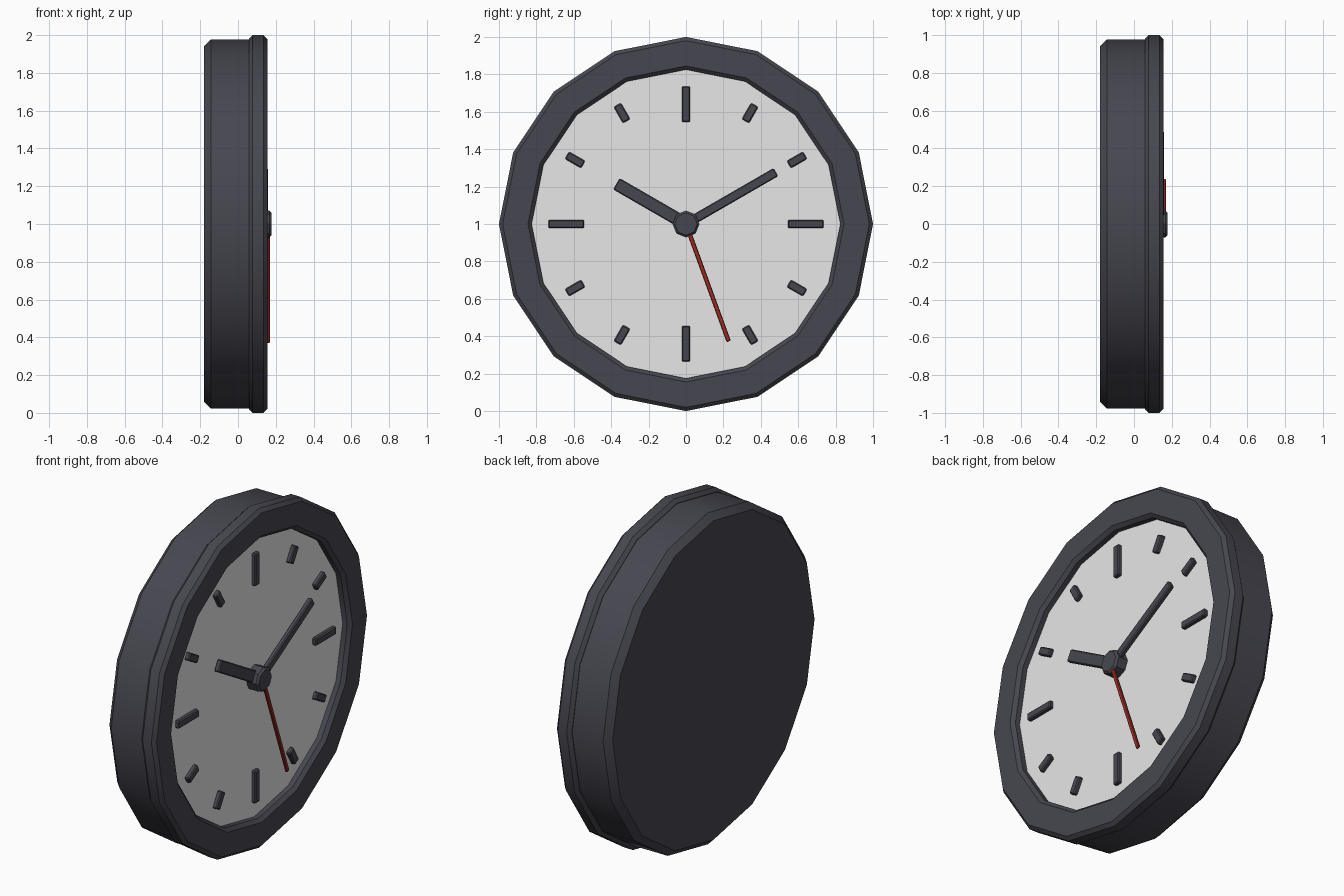
import bpy, bmesh, math
from mathutils import Matrix

cube = bpy.data.objects.get("Cube")
if cube:
    bpy.data.objects.remove(cube)

CENTRE = Matrix.Translation((0, 0, 1))


def material(name, rgb):
    m = bpy.data.materials.new(name)
    m.use_nodes = True
    m.diffuse_color = (*rgb, 1)
    m.node_tree.nodes["Principled BSDF"].inputs["Base Color"].default_value = (*rgb, 1)
    return m


charcoal = material("charcoal", (0.062, 0.062, 0.08))
white = material("dial white", (0.8, 0.8, 0.8))
red = material("red", (0.33, 0.025, 0.02))


def finish(name, bm, mat):
    bmesh.ops.recalc_face_normals(bm, faces=bm.faces)
    mesh = bpy.data.meshes.new(name)
    bm.to_mesh(mesh)
    bm.free()
    mesh.materials.append(mat)
    obj = bpy.data.objects.new(name, mesh)
    bpy.context.collection.objects.link(obj)
    bpy.ops.object.select_all(action="DESELECT")
    obj.select_set(True)
    bpy.context.view_layer.objects.active = obj
    bpy.ops.object.shade_smooth_by_angle(angle=math.radians(30))
    return obj


def lathe(name, profile, sides, mat, ring=False):
    """Turn (x, radius) points around the x axis; cap the ends unless a ring."""
    bm = bmesh.new()
    loops = []
    for x, r in profile:
        angles = [2 * math.pi * i / sides for i in range(sides)]
        loops.append([bm.verts.new((x, r * math.sin(a), 1 + r * math.cos(a))) for a in angles])
    pairs = list(zip(loops, loops[1:]))
    if ring:
        pairs.append((loops[-1], loops[0]))
    else:
        bm.faces.new(loops[0])
        bm.faces.new(loops[-1])
    for a, b in pairs:
        for i in range(sides):
            j = (i + 1) % sides
            bm.faces.new((a[i], a[j], b[j], b[i]))
    return finish(name, bm, mat)


def bar(name, clock_angle, inner, outer, width, back, front, mat, bevel=0.006):
    """Bevelled bar lying on the dial, pointing at a clockwise angle from the top."""
    bm = bmesh.new()
    bmesh.ops.create_cube(bm, size=1)
    bmesh.ops.scale(bm, vec=(front - back, width, outer - inner), verts=bm.verts)
    bmesh.ops.bevel(bm, geom=bm.edges[:], offset=bevel, segments=1, affect="EDGES")
    bmesh.ops.translate(bm, vec=((front + back) / 2, 0, (inner + outer) / 2), verts=bm.verts)
    turn = Matrix.Rotation(-math.radians(clock_angle), 4, "X")
    bmesh.ops.transform(bm, matrix=CENTRE @ turn, verts=bm.verts)
    return finish(name, bm, mat)


# Case, bezel and dial
lathe("case", [(-0.18, 0.94), (-0.143, 0.977), (0.085, 0.977)], 16, charcoal)
lathe("bezel", [(0.058, 0.98), (0.078, 1), (0.135, 1), (0.155, 0.98),
                (0.155, 0.845), (0.135, 0.825), (0.058, 0.825)], 16, charcoal, ring=True)
lathe("dial", [(0.08, 0.835), (0.105, 0.835)], 16, white)

# Hour markers, longer at the quarters
for hour in range(12):
    inner = 0.545 if hour % 3 == 0 else 0.635
    bar(f"hour_marker_{hour or 12}", hour * 30, inner, 0.735, 0.045, 0.1, 0.13, charcoal)

# Hands and hub
bar("hour_hand", 300, 0, 0.43, 0.07, 0.115, 0.145, charcoal)
bar("minute_hand", 60, 0, 0.555, 0.05, 0.13, 0.159, charcoal)
bar("second_hand", 160, 0, 0.668, 0.024, 0.154, 0.17, red, 0.004)
lathe("hub", [(0.1, 0.072), (0.166, 0.072), (0.178, 0.06)], 8, charcoal)
